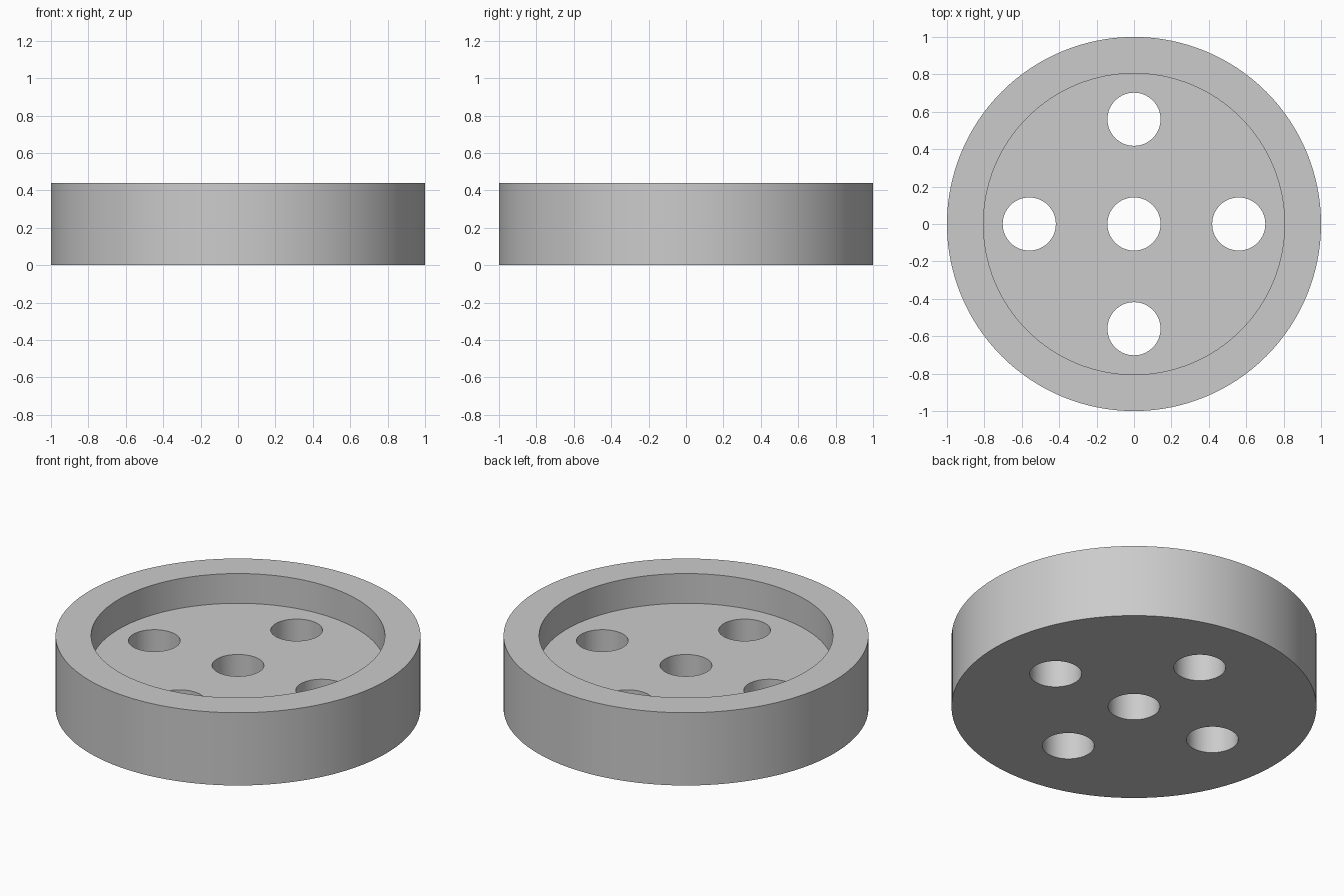
import bpy
import math

cube = bpy.data.objects.get("Cube")
if cube:
    bpy.data.objects.remove(cube, do_unlink=True)

HEIGHT, FLOOR = 0.44, 0.26
RIM_INNER, HOLE_R, HOLE_RING = 0.805, 0.142, 0.56

grey = bpy.data.materials.new("plain grey")
grey.use_nodes = True
colour = (0.6, 0.6, 0.6, 1)
grey.diffuse_color = colour
grey.node_tree.nodes["Principled BSDF"].inputs["Base Color"].default_value = colour


def cylinder(name, radius, z0, z1, x=0, y=0, sides=128):
    bpy.ops.mesh.primitive_cylinder_add(
        vertices=sides, radius=radius, depth=z1 - z0, location=(x, y, (z0 + z1) / 2))
    obj = bpy.context.object
    obj.name = name
    obj.data.materials.append(grey)
    return obj


def cut(body, cutter):
    cutter.hide_render = True
    bpy.context.view_layer.objects.active = body
    mod = body.modifiers.new(cutter.name, "BOOLEAN")
    mod.operation = "DIFFERENCE"
    mod.solver = "EXACT"
    mod.object = cutter
    bpy.ops.object.modifier_apply(modifier=mod.name)
    bpy.data.objects.remove(cutter, do_unlink=True)


# Solid disc with a shallow round recess in the top
wheel = cylinder("wheel_disc", 1, 0, HEIGHT)
cut(wheel, cylinder("recess_cutter", RIM_INNER, FLOOR, HEIGHT + 0.2))

# Centre hole and four holes around it, all the way through
centres = [(0, 0)]
for i in range(4):
    a = i * math.pi / 2
    centres.append((HOLE_RING * math.cos(a), HOLE_RING * math.sin(a)))
for x, y in centres:
    cut(wheel, cylinder("hole_cutter", HOLE_R, -0.2, HEIGHT + 0.2, x, y, 64))

# Smooth round walls with crisp rims
bpy.ops.object.select_all(action="DESELECT")
wheel.select_set(True)
bpy.context.view_layer.objects.active = wheel
bpy.ops.object.shade_smooth_by_angle(angle=math.radians(30))
